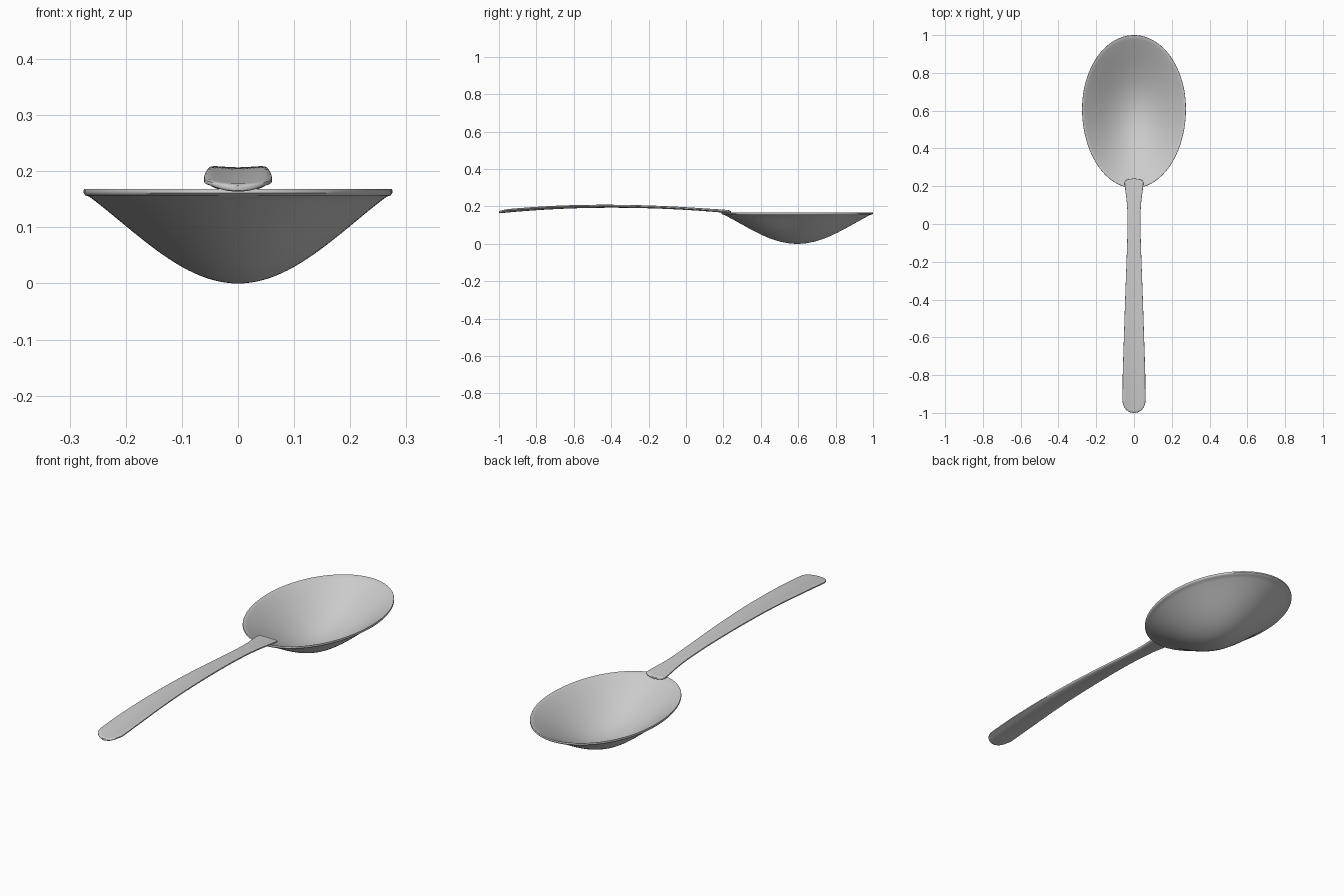
import bpy, math

if "Cube" in bpy.data.objects:
    bpy.data.objects.remove(bpy.data.objects["Cube"])

def loft(name, rings):
    """Skin closed rings of equal point count and cap both ends."""
    n = len(rings[0])
    verts = [p for ring in rings for p in ring]
    faces = [(i*n + j, i*n + (j+1) % n, (i+1)*n + (j+1) % n, (i+1)*n + j)
             for i in range(len(rings)-1) for j in range(n)]
    faces += [tuple(reversed(range(n))), tuple(range(len(verts)-n, len(verts)))]
    me = bpy.data.meshes.new(name)
    me.from_pydata(verts, [], faces)
    me.update()
    ob = bpy.data.objects.new(name, me)
    bpy.context.collection.objects.link(ob)
    bpy.ops.object.select_all(action='DESELECT')
    ob.select_set(True)
    bpy.context.view_layer.objects.active = ob
    bpy.ops.object.mode_set(mode='EDIT')
    bpy.ops.mesh.select_all(action='SELECT')
    bpy.ops.mesh.normals_make_consistent(inside=False)
    bpy.ops.object.mode_set(mode='OBJECT')
    bpy.ops.object.shade_smooth_by_angle(angle=math.radians(40))
    return ob

# Bowl: outer shell up to the rim, then back down the inside
def dish(r):
    return 0.155 * (1 - math.cos(2*r)) / (1 - math.cos(2))

STEPS = 24
radii = [max(i/STEPS, 0.004) for i in range(STEPS+1)]
profile = [(r*0.965, dish(r)) for r in radii]
profile += [(0.99, 0.157), (1.0, 0.161), (1.0, 0.166), (0.997, 0.168)]
profile += [(r*0.988, 0.013 + dish(r)) for r in reversed(radii)]

def bowl_ring(r, z, n=96):
    ring = []
    for k in range(n):
        a = 2*math.pi*k/n
        rim_y = 0.015 + (0.39 if math.sin(a) > 0 else 0.42) * math.sin(a)
        ring.append((0.275*r*math.cos(a), 0.595 + r*rim_y, z))
    return ring

loft("bowl", [bowl_ring(r, z) for r, z in profile])

# Handle: arched strip with a shallow dished cross-section
WIDTHS = [(-1.0, 0.061), (-0.8, 0.060), (-0.4, 0.047), (-0.1, 0.036), (0.02, 0.034),
          (0.1, 0.036), (0.16, 0.043), (0.2, 0.050), (0.24, 0.051)]
Y0, Y1 = -1.0, 0.24

def half_width(y):
    for (a, wa), (b, wb) in zip(WIDTHS, WIDTHS[1:]):
        if y <= b:
            t = (y-a)/(b-a)
            return wa + (wb-wa)*t
    return WIDTHS[-1][1]

def smooth_width(y):
    s = [half_width(min(max(y + d*0.01, Y0), Y1)) for d in range(-4, 5)]
    return sum(s)/len(s)

def end_round(d, radius, power):
    if d >= radius:
        return 1.0
    return math.sqrt(max(1 - ((radius-d)/radius)**power, 0.0))

def handle_ring(y, n=32):
    w = smooth_width(y) * end_round(y-Y0, 0.07, 2.3) * end_round(Y1-y, 0.022, 2.5)
    w = max(w, 0.004)
    t = 0.007 * (0.6 + 0.4*min(1, min(y-Y0, Y1-y)/0.008))
    span = 0.6 if y < -0.4 else 0.64
    zc = 0.2 - 0.03*((y+0.4)/span)**2
    ring = []
    for k in range(n):
        a = 2*math.pi*k/n
        c, s = math.cos(a), math.sin(a)
        x = w*math.copysign(abs(c)**0.7, c)
        z = t*math.copysign(abs(s)**0.6, s)
        ring.append((x, y, zc + z + 0.006*min(1, (x/0.05)**2)))
    return ring

N = 90
stations = [Y0 + (Y1-Y0)*(1-math.cos(math.pi*i/N))/2 for i in range(N+1)]
loft("handle", [handle_ring(y) for y in stations])
